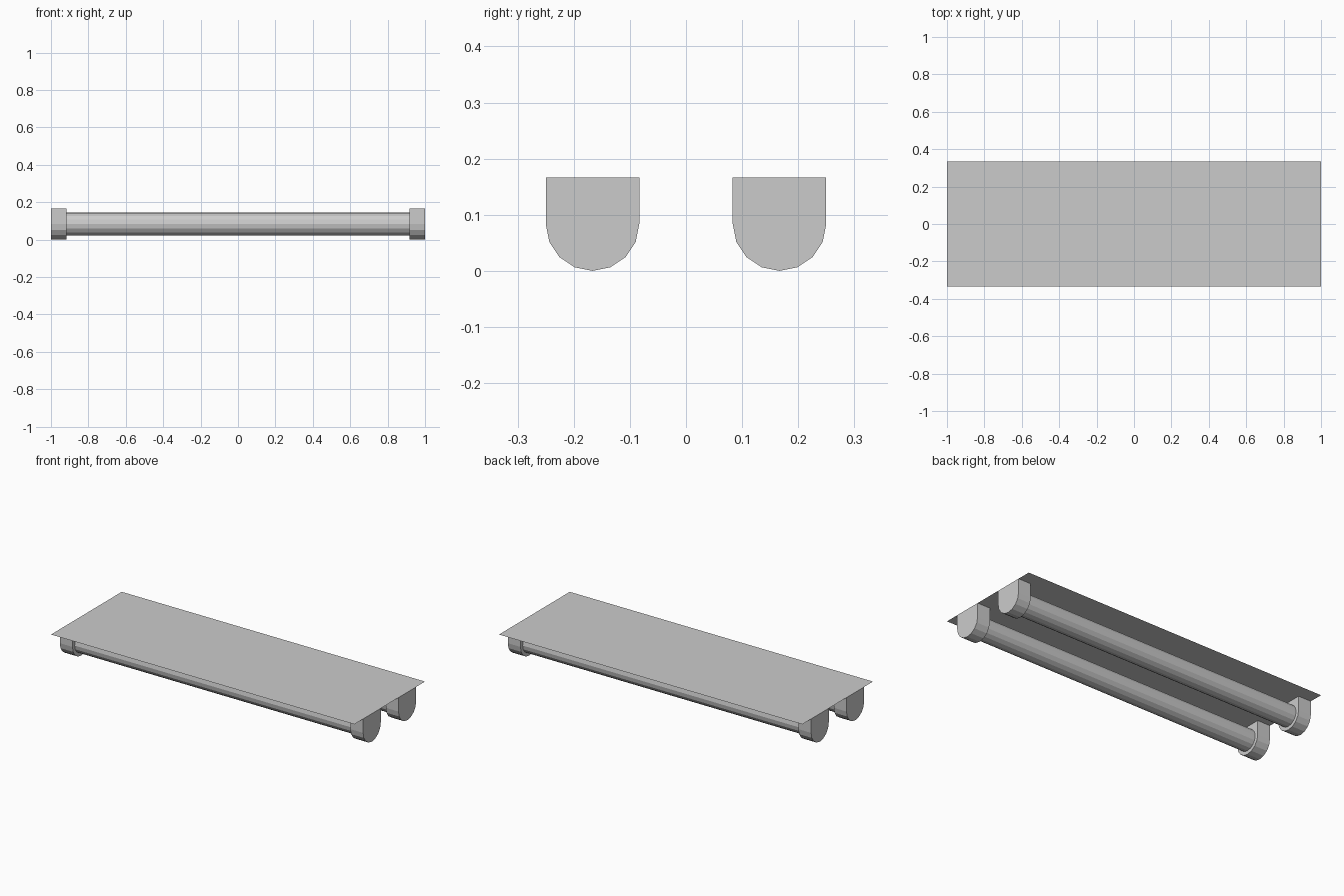
import bpy, bmesh, math
from mathutils import Matrix

cube = bpy.data.objects.get("Cube")
if cube:
    bpy.data.objects.remove(cube, do_unlink=True)

HEIGHT, HALF_LEN, HALF_DEPTH = 1 / 6, 1.0, 1 / 3
R = HEIGHT / 2            # holder radius
TUBE_R = 0.0625
HOLDER_W = 1 / 12
SIDES = 16

grey = bpy.data.materials.new("light_grey")
grey.diffuse_color = (0.6, 0.6, 0.6, 1)
grey.use_nodes = True
grey.node_tree.nodes["Principled BSDF"].inputs["Base Color"].default_value = (0.6, 0.6, 0.6, 1)


def finish(name, bm):
    mesh = bpy.data.meshes.new(name)
    bm.to_mesh(mesh)
    bm.free()
    mesh.materials.append(grey)
    obj = bpy.data.objects.new(name, mesh)
    bpy.context.collection.objects.link(obj)
    return obj


def prism(name, profile, x0, x1):
    """Extrude a (y, z) profile along x."""
    bm = bmesh.new()
    face = bm.faces.new([bm.verts.new((x0, y, z)) for y, z in profile])
    new = bmesh.ops.extrude_face_region(bm, geom=[face])["geom"]
    verts = [v for v in new if isinstance(v, bmesh.types.BMVert)]
    bmesh.ops.translate(bm, verts=verts, vec=(x1 - x0, 0, 0))
    bmesh.ops.recalc_face_normals(bm, faces=bm.faces)
    return finish(name, bm)


def arc(y, radius, steps):
    """Points from the +y side round the underside."""
    return [(y + radius * math.cos(2 * math.pi * i / SIDES),
             R - radius * math.sin(2 * math.pi * i / SIDES)) for i in range(steps)]


# Thin mounting sheet
bm = bmesh.new()
bmesh.ops.create_grid(bm, x_segments=1, y_segments=1, size=1,
                      matrix=Matrix.Translation((0, 0, HEIGHT))
                      @ Matrix.Diagonal((HALF_LEN, HALF_DEPTH, 1, 1)))
finish("mounting_sheet", bm)

# Two tubes, each with a U-shaped holder at both ends
for row, y in (("front", -HALF_DEPTH / 2), ("back", HALF_DEPTH / 2)):
    inner = HALF_LEN - HOLDER_W
    prism(row + "_tube", arc(y, TUBE_R, SIDES), -inner, inner)
    u_shape = arc(y, R, SIDES // 2 + 1) + [(y - R, HEIGHT), (y + R, HEIGHT)]
    prism(row + "_right_holder", u_shape, -HALF_LEN, -inner)
    prism(row + "_left_holder", u_shape, inner, HALF_LEN)
